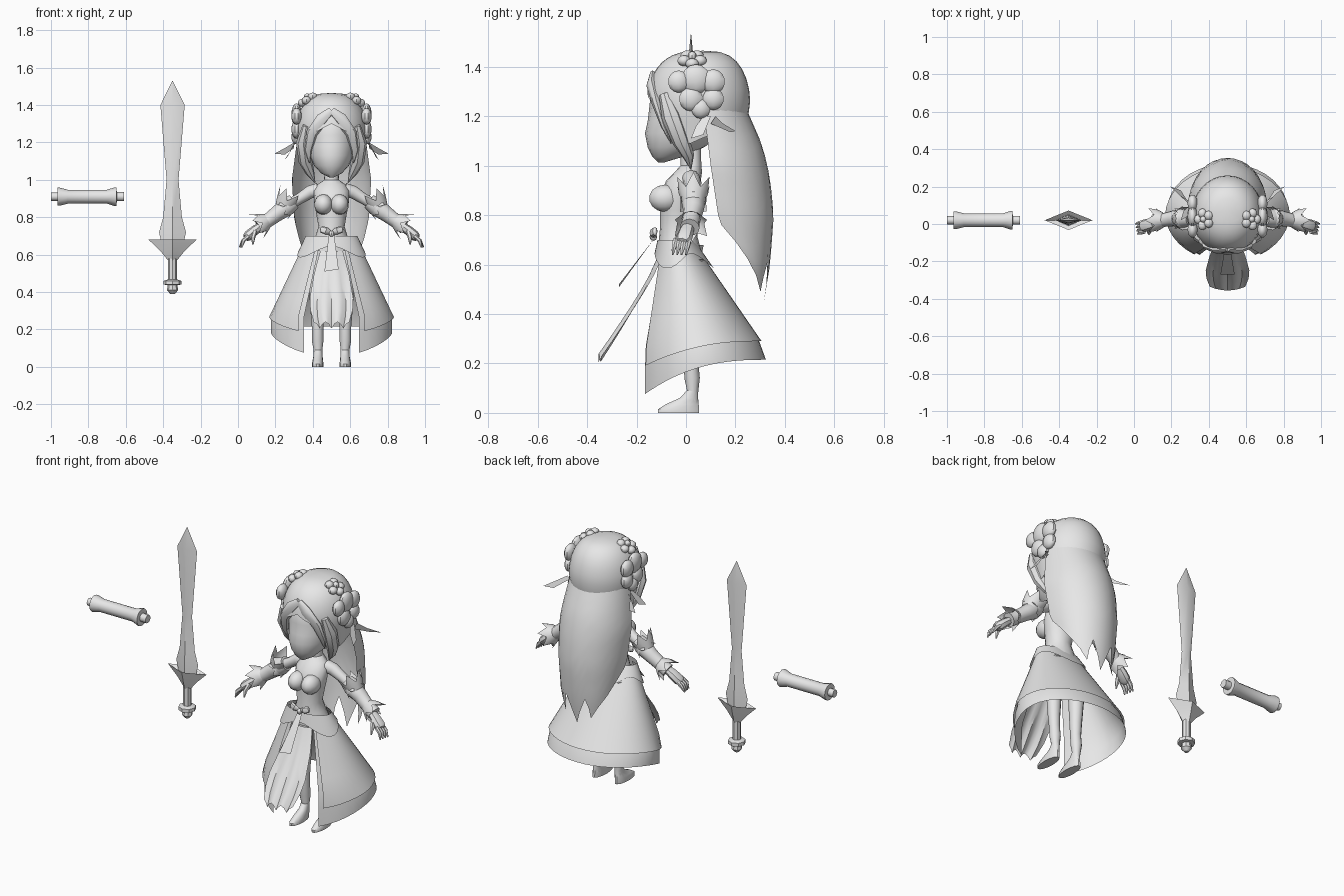
import bpy, math
from math import sin, cos, pi, radians
from mathutils import Vector as V
import bmesh

if "Cube" in bpy.data.objects:
    bpy.data.objects.remove(bpy.data.objects["Cube"])

grey = bpy.data.materials.new("light_grey")
grey.diffuse_color = (0.8, 0.8, 0.8, 1)
grey.use_nodes = True
grey.node_tree.nodes["Principled BSDF"].inputs["Base Color"].default_value = grey.diffuse_color
FIG = 0.5  # x position of the figure


def make(name, verts, faces, mirror=False, dx=FIG, angle=40):
    """Mesh object shifted to dx; optionally a second copy mirrored in x."""
    for side in ((1, -1) if mirror else (1,)):
        me = bpy.data.meshes.new(name)
        me.from_pydata([(v[0] * side + dx, v[1], v[2]) for v in verts], [], faces)
        bm = bmesh.new()
        bm.from_mesh(me)
        bmesh.ops.remove_doubles(bm, verts=bm.verts, dist=0.0003)
        bmesh.ops.recalc_face_normals(bm, faces=bm.faces)
        bm.to_mesh(me)
        bm.free()
        me.materials.append(grey)
        me.shade_smooth()
        me.set_sharp_from_angle(angle=radians(angle))
        label = name + (("_left" if side > 0 else "_right") if mirror else "")
        bpy.context.collection.objects.link(bpy.data.objects.new(label, me))


def skin(name, rings, caps=True, **kw):
    n = len(rings[0])
    verts = [v for r in rings for v in r]
    faces = [(i * n + j, i * n + (j + 1) % n, (i + 1) * n + (j + 1) % n, (i + 1) * n + j)
             for i in range(len(rings) - 1) for j in range(n)]
    if caps:
        faces += [tuple(range(n)), tuple(range(len(verts) - n, len(verts)))]
    make(name, verts, faces, **kw)


def loft(name, rows, n=16, **kw):
    """Stack of level ellipses: (x, y, z, rx, ry)."""
    skin(name, [[(x + a * cos(2 * pi * j / n), y + b * sin(2 * pi * j / n), z)
                 for j in range(n)] for x, y, z, a, b in rows], **kw)


def tube(name, pts, n=10, ref=(0, 1, 0), flat=1.0, caps=True, **kw):
    """Tube along points (x, y, z, radius); flat scales it along ref."""
    rings = []
    for i, p in enumerate(pts):
        t = V(pts[min(i + 1, len(pts) - 1)][:3]) - V(pts[max(i - 1, 0)][:3])
        s = t.cross(V(ref)).normalized()
        u = s.cross(t).normalized()
        rings.append([V(p[:3]) + p[3] * (s * cos(2 * pi * j / n) + u * flat * sin(2 * pi * j / n))
                      for j in range(n)])
    skin(name, rings, caps=caps, **kw)


def sheet(name, f, nu, nv, **kw):
    """Open surface f(u, v) over the unit square."""
    verts = [f(i / nu, j / nv) for j in range(nv + 1) for i in range(nu + 1)]
    w = nu + 1
    make(name, verts, [(j * w + i, j * w + i + 1, (j + 1) * w + i + 1, (j + 1) * w + i)
                       for j in range(nv) for i in range(nu)], **kw)


def ball(name, c, r, n=10, **kw):
    loft(name, [(c[0], c[1], c[2] - r[2] * cos(pi * k / 7), r[0] * sin(pi * k / 7),
                 r[1] * sin(pi * k / 7)) for k in range(8)], n=n, caps=False, **kw)


def lerp(x, table):
    """Piecewise linear lookup in ascending (x, value) pairs."""
    for (a, p), (b, q) in zip(table, table[1:]):
        if x <= b:
            return p + (q - p) * max(0, (x - a) / (b - a))
    return table[-1][1]


# sword
S = dict(dx=-0.35)
loft("sword_blade", [(0, .02, z, a, b) for z, a, b in (
    (.62, .05, .03), (.72, .072, .026), (.8, .05, .022), (1.0, .032, .018),
    (1.4, .065, .014), (1.53, .001, .001))], n=4, **S)
loft("sword_guard", [(0, .02, z, a, b) for z, a, b in (
    (.57, .025, .025), (.62, .065, .038), (.68, .128, .052), (.66, .07, .03))], n=4, **S)
loft("sword_grip", [(0, .02, .45, .024, .024), (0, .02, .58, .024, .024)], n=8, **S)
loft("sword_pommel", [(0, .02, z, r, r) for z, r in (
    (.39, .012), (.41, .03), (.438, .026), (.44, .048), (.46, .048), (.468, .024))], n=8, **S)

# baton, lying along x
tube("baton", [(x, .02, .91, r) for x, r in (
    (-1, .022), (-.966, .022), (-.965, .048), (-.953, .048), (-.91, .037), (-.70, .037),
    (-.66, .05), (-.649, .05), (-.648, .024), (-.61, .024))], n=12, ref=(0, 0, 1), dx=0)

# torso and head
loft("torso", [(0, y, z, a, b) for y, z, a, b in (
    (-.02, .62, .12, .09), (-.03, .70, .085, .08), (-.035, .75, .07, .07), (-.03, .82, .082, .075),
    (-.025, .88, .093, .08), (-.01, .94, .095, .07), (.01, .975, .075, .055), (.02, 1.0, .04, .042),
    (.02, 1.1, .035, .04))])
ball("bust", (.043, -.085, .868), (.05, .066, .055), n=14, mirror=True)
loft("head", [(0, y, z, a, b) for y, z, a, b in (
    (-.10, 1.013, .012, .012), (-.075, 1.035, .055, .06), (-.04, 1.075, .093, .115),
    (-.01, 1.13, .118, .156), (.005, 1.18, .128, .16), (.02, 1.24, .135, .168),
    (.03, 1.32, .135, .17), (.04, 1.40, .09, .1))], n=20)


# hair cap, open around the face
def cap(u, v):
    a = 2 * pi * u
    deg = abs((degrees(a) + 180) % 360 - 180)
    zb = lerp(deg, [(0, 1.30), (12, 1.28), (35, 1.24), (55, 1.15), (72, 1.08), (100, 1.12), (180, 1.13)])
    t = v * math.acos((zb - 1.25) / .215)
    r = max(sin(t), 0) ** .68 if t < pi / 2 else 1 + .2 * cos(t)
    return (.192 * r * sin(a), .05 + .02 * (1 - r) - .21 * r * cos(a), 1.25 + .215 * cos(t))


degrees = math.degrees
sheet("hair_cap", cap, 32, 10)


# long hair at the back with pointed ends
def long_hair(u, v):
    b = (u - .5) * pi
    deg = abs(degrees(b))
    zb = lerp(deg, [(0, .45), (11, .52), (22.5, .61), (45, .49), (67, .62), (90, .76)])
    z = 1.24 + (zb - 1.24) * v
    yf = lerp(z, [(.45, .27), (.65, .18), (.8, .13), (1, .10), (1.24, .07)])
    yb = lerp(z, [(.45, .315), (.6, .34), (.8, .355), (.95, .34), (1.08, .31), (1.24, .24)])
    w = lerp(z, [(.45, .10), (.62, .165), (.8, .2), (1, .212), (1.24, .18)])
    return (w * sin(b), yf + (yb - yf) * cos(b), z)


sheet("long_hair", long_hair, 16, 12)

# locks framing the face
tube("side_lock", [(.135, -.09, 1.29, .02), (.15, -.06, 1.2, .04), (.14, -.02, 1.1, .036),
                   (.115, .01, 1.04, .024), (.088, .02, .985, .002)], n=8, mirror=True)
tube("fringe_lock", [(.0, -.135, 1.37, .02), (.05, -.14, 1.325, .034), (.105, -.12, 1.25, .03),
                     (.125, -.09, 1.16, .02), (.118, -.06, 1.09, .002)], n=8, flat=.6, mirror=True)

# hair flowers, side curls and ribbons
for k in range(5):
    a = 2 * pi * k / 5
    ball("flower_petal", (.125 + .03 * cos(a), .025 + .034 * sin(a), 1.43 - .018 * cos(a)),
         (.025, .027, .022), n=8, mirror=True)
ball("flower_centre", (.13, .025, 1.442), (.018, .018, .02), n=8, mirror=True)
for y, z, r in ((-.03, 1.34, .045), (.02, 1.27, .05), (.06, 1.23, .04), (.11, 1.27, .045),
                (.11, 1.34, .05), (.04, 1.35, .06)):
    ball("side_curl", (.187, y, z), (.028, r, r), n=10, mirror=True)
make("hair_ribbon", [(.19, .07, 1.2), (.20, .1, 1.2), (.235, .07, 1.125), (.25, .02, 1.11), (.215, .04, 1.16),
                     (.20, .12, 1.2), (.25, .15, 1.17), (.305, .2, 1.14), (.25, .18, 1.135), (.2, .1, 1.17)],
     [(0, 1, 2, 3, 4), (5, 6, 7, 8, 9)], mirror=True)


# skirt layers, measured as an angle from the front
def skirt(name, start, top, hem, out, nu=32, nv=6):
    def f(u, v):
        a = radians(start) + u * (2 * pi - 2 * radians(start))
        z = top + (hem(a) - top) * v
        s = min(.61 - z, .36)
        rx = min(.118 + (.7 - z) * .475, .325) + out
        return (rx * sin(a), -.02 + s * .235 - (.095 + s * .455 + out) * cos(a), z)
    sheet(name, f, nu, nv)


def front(a):
    return (.5 + .5 * cos(a)) ** 2.5


skirt("underskirt", 27, .66, lambda a: .215 - .16 * front(a), 0)
skirt("overskirt", 32, .68, lambda a: .29 - .12 * front(a), .01)
skirt("peplum", 0, .70, lambda a: .615 + .03 * cos(3 * a), .02, nu=36, nv=2)


# front panel, sash and bow
def panel(u, v):
    x = 2 * u - 1
    w = lerp(v, [(0, .06), (.3, .092), (.75, .122), (1, .095)])
    end = .205 + .035 * abs(sin(1.5 * pi * x))
    z = .62 + (end - .62) * v
    return (w * x, -.12 - .235 * v ** 1.15 + .02 * x * x, z)


sheet("front_panel", panel, 12, 6)
sheet("sash_tail", lambda u, v: ((2 * u - 1) * (.014 + .024 * v), -.125 - .145 * v, .71 - .2 * v + .012 * u * v), 2, 4)
tube("bow_loop", [(.0, -.125, .715, .008), (.03, -.135, .728, .02), (.055, -.125, .735, .018),
                  (.062, -.12, .735, .003)], n=8, flat=.6, mirror=True)
ball("bow_knot", (0, -.132, .712), (.015, .015, .016), n=8)

# arms and sleeves
tube("upper_arm", [(.07, .02, .945, .038), (.115, .025, .935, .035), (.17, .03, .90, .029),
                   (.24, .03, .86, .03)], mirror=True)
tube("sleeve", [(.20, .03, .885, .04), (.235, .03, .86, .05), (.29, .03, .82, .042),
                (.35, .02, .775, .036), (.39, .015, .75, .04)], n=12, mirror=True)


def spiky_cuff(name, c, axis, r0, r1, length, n=6):
    """Flared collar whose rim alternates long and short points."""
    t = V(axis).normalized()
    s = t.cross(V((0, 1, 0))).normalized()
    u = s.cross(t)
    rings = [[], [], []]
    for j in range(2 * n):
        d = s * cos(pi * j / n) + u * sin(pi * j / n)
        k = 1.0 if j % 2 == 0 else .45
        for ring, r, q in zip(rings, (r0, (r0 + r1) / 2, r0 + (r1 - r0) * k), (0, .45, k)):
            ring.append(V(c) + d * r + t * length * q)
    skin(name, rings, caps=False, mirror=True)


spiky_cuff("upper_cuff", (.26, .03, .85), (-.45, 0, .75), .045, .075, .10)
spiky_cuff("elbow_cuff", (.225, .03, .865), (.8, 0, -.45), .042, .062, .05)
spiky_cuff("wrist_cuff", (.34, .02, .785), (.8, 0, -.45), .036, .075, .075)

# hands
tube("palm", [(.37, .01, .76, .02), (.41, .0, .73, .026), (.445, -.01, .70, .028), (.46, -.015, .69, .02)],
     n=8, flat=1.2, mirror=True)
for k in range(4):
    y = .012 - .018 * k
    tube("finger", [(.445, y, .70, .011), (.472, y - .006, .675, .011), (.492 - .004 * k, y - .012, .64, .004)],
         n=6, mirror=True)
tube("thumb", [(.41, -.02, .725, .014), (.42, -.045, .69, .012), (.42, -.055, .655, .004)], n=6, mirror=True)

# legs and shoes
tube("leg", [(.075, .02, .62, .05), (.078, .02, .45, .045), (.076, .018, .27, .034), (.074, .02, .2, .03),
             (.074, .025, .14, .031), (.072, .028, .07, .02), (.072, .028, .03, .02)], n=12, mirror=True)
loft("shoe", [(.074, -.03, 0, .03, .085), (.074, -.03, .015, .031, .085), (.073, -.015, .035, .028, .068),
              (.072, .012, .06, .024, .038), (.072, .026, .09, .023, .024)], n=14, mirror=True)
